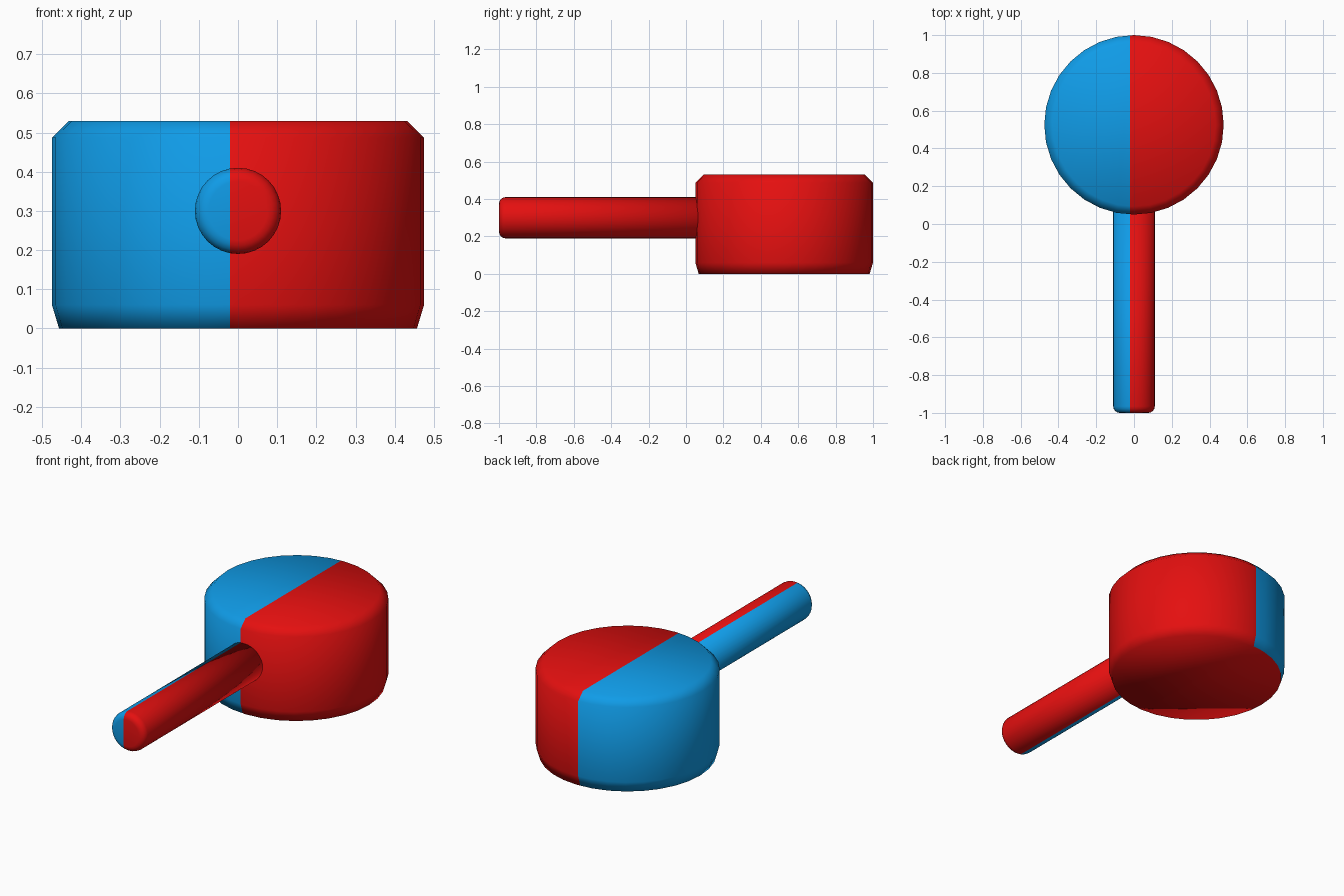
import bpy, bmesh, math
from mathutils import Matrix, Vector

default_cube = bpy.data.objects.get("Cube")
if default_cube:
    bpy.data.objects.remove(default_cube, do_unlink=True)

SPLIT_X = -0.02  # plane where blue meets red


def make_material(name, colour):
    mat = bpy.data.materials.new(name)
    mat.use_nodes = True
    mat.diffuse_color = colour
    mat.node_tree.nodes["Principled BSDF"].inputs["Base Color"].default_value = colour
    return mat


blue = make_material("blue", (0.005, 0.33, 0.80, 1))
red = make_material("red", (0.78, 0.005, 0.005, 1))


def lathe(name, profile, segments, matrix, red_base=False):
    """Turn (radius, height) points into a capped solid, split into two colours."""
    bm = bmesh.new()
    rings = []
    for radius, height in profile:
        angles = [math.tau * i / segments for i in range(segments)]
        rings.append([bm.verts.new((radius * math.cos(a), radius * math.sin(a), height))
                      for a in angles])
    for low, high in zip(rings, rings[1:]):
        for i in range(segments):
            j = (i + 1) % segments
            bm.faces.new((low[i], low[j], high[j], high[i]))
    bm.faces.new(rings[0][::-1])
    bm.faces.new(rings[-1])
    bm.transform(matrix)

    # Cut a clean edge along the colour boundary
    bmesh.ops.bisect_plane(bm, geom=bm.verts[:] + bm.edges[:] + bm.faces[:],
                           plane_co=(SPLIT_X, 0, 0), plane_no=(1, 0, 0))
    bm.normal_update()
    for face in bm.faces:
        base = red_base and face.normal.z < -0.95
        face.material_index = int(base or face.calc_center_median().x > SPLIT_X)
        face.smooth = True

    mesh = bpy.data.meshes.new(name)
    bm.to_mesh(mesh)
    bm.free()
    mesh.materials.append(blue)
    mesh.materials.append(red)
    obj = bpy.data.objects.new(name, mesh)
    bpy.context.collection.objects.link(obj)
    return obj


# Solid round body with chamfered rims and a plain red underside
body_profile = [(0.457, 0), (0.475, 0.06), (0.475, 0.487), (0.432, 0.53)]
lathe("body", body_profile, 32, Matrix.Translation((0, 0.525, 0)), red_base=True)

# Round handle with a rounded free end, running into the body
R, FILLET, LENGTH = 0.11, 0.035, 1.15
handle_profile = [(R, 0)]
for step in range(5):
    a = math.radians(22.5 * step)
    handle_profile.append((R - FILLET + FILLET * math.cos(a),
                           LENGTH - FILLET + FILLET * math.sin(a)))
place = Matrix.Translation((0, LENGTH - 1, 0.30)) @ Matrix.Rotation(math.radians(90), 4, "X")
lathe("handle", handle_profile, 32, place)
